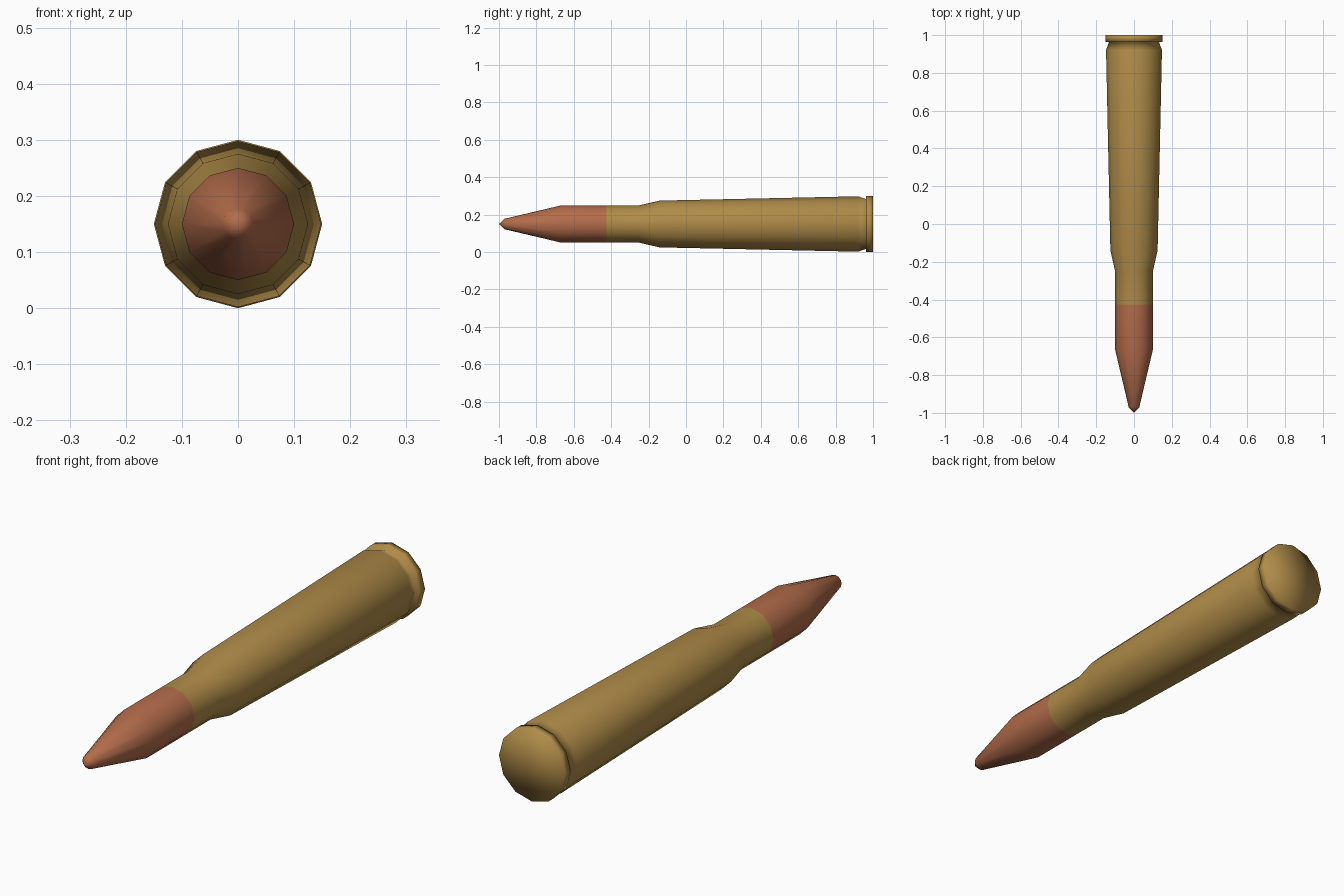
import bpy, bmesh, math

if "Cube" in bpy.data.objects:
    bpy.data.objects.remove(bpy.data.objects["Cube"])

SIDES = 12
AXIS_Z = 0.15


def material(name, color):
    m = bpy.data.materials.new(name)
    m.diffuse_color = (*color, 1)
    m.use_nodes = True
    m.node_tree.nodes["Principled BSDF"].inputs["Base Color"].default_value = m.diffuse_color
    return m


def lathe(name, profile, mat):
    """Revolve (y, radius) points around the long axis; radius 0 makes a pole."""
    bm = bmesh.new()
    rings = []
    for y, r in profile:
        count = SIDES if r > 0 else 1
        rings.append([bm.verts.new((r * math.sin(math.tau * i / SIDES), y,
                                    AXIS_Z + r * math.cos(math.tau * i / SIDES)))
                      for i in range(count)])
    for a, b in zip(rings, rings[1:]):
        for i in range(SIDES):
            j = (i + 1) % SIDES
            quad = [a[i % len(a)], a[j % len(a)], b[j % len(b)], b[i % len(b)]]
            bm.faces.new(list(dict.fromkeys(quad)))
    bmesh.ops.recalc_face_normals(bm, faces=bm.faces)
    # point the normals away from the axis
    f = max(bm.faces, key=lambda f: f.calc_area())
    c = f.calc_center_median()
    if f.normal.x * c.x + f.normal.z * (c.z - AXIS_Z) < 0:
        bmesh.ops.reverse_faces(bm, faces=bm.faces)
    for f in bm.faces:
        f.smooth = True
    mesh = bpy.data.meshes.new(name)
    bm.to_mesh(mesh)
    bm.free()
    mesh.materials.append(mat)
    ob = bpy.data.objects.new(name, mesh)
    bpy.context.collection.objects.link(ob)
    return ob


brass = material("brass", (0.43, 0.26, 0.065))
copper = material("copper", (0.45, 0.15, 0.07))

# Pointed copper tip
lathe("bullet_tip", [(-1.0, 0), (-0.97, 0.028), (-0.665, 0.1), (-0.425, 0.1)], copper)

# Brass case: neck, shoulder, tapered body, extractor groove, rim and base
lathe("case", [(-0.425, 0.1), (-0.25, 0.1), (-0.14, 0.125), (0.92, 0.148),
               (0.963, 0.133), (0.963, 0.15), (1.0, 0.15), (1.0, 0)], brass)
